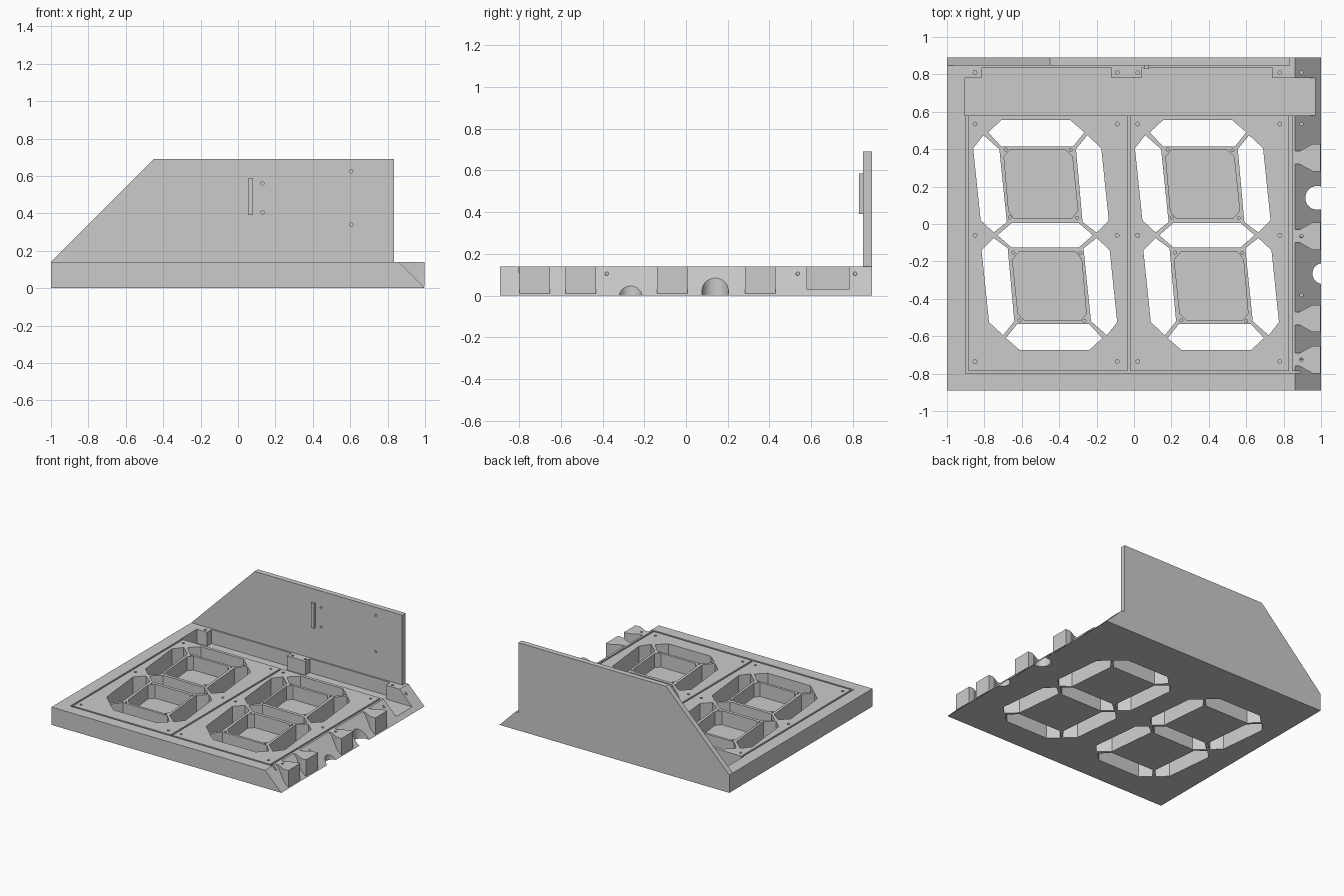
import bpy, bmesh, math

if "Cube" in bpy.data.objects:
    bpy.data.objects.remove(bpy.data.objects["Cube"])

gray = bpy.data.materials.new("mid_gray")
gray.diffuse_color = (0.6, 0.6, 0.6, 1)
gray.use_nodes = True
gray.node_tree.nodes["Principled BSDF"].inputs["Base Color"].default_value = gray.diffuse_color


def add_prism(bm, pts, lo, hi, axis="z"):
    """Extrude a 2D outline along z, or along y for an (x, z) outline."""
    n = len(pts)
    area = sum(pts[i][0] * pts[(i + 1) % n][1] - pts[(i + 1) % n][0] * pts[i][1] for i in range(n))
    # Keep every prism facing outward
    if (area < 0) != (axis == "y"):
        pts = pts[::-1]

    def place(p, h):
        return (p[0], p[1], h) if axis == "z" else (p[0], h, p[1])
    a = [bm.verts.new(place(p, lo)) for p in pts]
    b = [bm.verts.new(place(p, hi)) for p in pts]
    bm.faces.new(a[::-1])
    bm.faces.new(b)
    for i in range(n):
        bm.faces.new((a[i], a[(i + 1) % n], b[(i + 1) % n], b[i]))


def make(name, prisms):
    """Build one object from (outline, low, high, axis) prisms."""
    bm = bmesh.new()
    for p in prisms:
        add_prism(bm, *p)
    bm.normal_update()
    me = bpy.data.meshes.new(name)
    bm.to_mesh(me)
    bm.free()
    me.materials.append(gray)
    ob = bpy.data.objects.new(name, me)
    bpy.context.collection.objects.link(ob)
    return ob


def cut(target, name, prisms):
    tool = make(name, prisms)
    tool.hide_render = True
    mod = target.modifiers.new(name, "BOOLEAN")
    mod.operation = "DIFFERENCE"
    mod.solver = "EXACT"
    mod.object = tool
    bpy.context.view_layer.objects.active = target
    bpy.ops.object.modifier_apply(modifier=name)
    bpy.data.objects.remove(tool)


def rect(x0, x1, y0, y1):
    return [(x0, y0), (x1, y0), (x1, y1), (x0, y1)]


def circle(x, y, r, n=12):
    return [(x + r * math.cos(2 * math.pi * i / n), y + r * math.sin(2 * math.pi * i / n))
            for i in range(n)]


def turned(pts):
    """Half turn about the centre of the left digit."""
    return [(-0.95 - x, -0.12 - y) for x, y in pts]


def shifted(pts, dx):
    return [(x + dx, y) for x, y in pts]


TOP = 0.14
PITCH = 0.865

# Base slab with a sloped right edge
base = make("base_slab", [([(-1, 0), (1, 0), (0.86, TOP), (-1, TOP)], -0.89, 0.89, "y")])

# Digit segments (through) and square wells (blind)
top_seg = [(-0.78, 0.49), (-0.71, 0.555), (-0.34, 0.555), (-0.265, 0.49), (-0.325, 0.415), (-0.71, 0.415)]
left_seg = [(-0.805, 0.475), (-0.72, 0.40), (-0.68, 0.01), (-0.75, -0.045), (-0.82, 0.02), (-0.86, 0.405)]
right_seg = [(-0.25, 0.475), (-0.31, 0.40), (-0.275, 0.01), (-0.2, -0.045), (-0.135, 0.02), (-0.175, 0.405)]
mid_seg = [(-0.73, -0.06), (-0.655, 0.005), (-0.295, 0.005), (-0.22, -0.06), (-0.295, -0.125), (-0.655, -0.125)]
well = [(-0.695, 0.36), (-0.665, 0.395), (-0.365, 0.395), (-0.33, 0.36),
        (-0.30, 0.07), (-0.335, 0.03), (-0.64, 0.03), (-0.67, 0.07)]
corners = [(-0.685, 0.398), (-0.338, 0.395), (-0.663, 0.035), (-0.305, 0.033)]

segments = [top_seg, left_seg, right_seg]
segments += [turned(s) for s in segments] + [mid_seg]
through, wells, screws = [], [], []
for dx in (0, PITCH):
    through += [(shifted(s, dx), -0.05, 0.2, "z") for s in segments]
    wells += [(shifted(w, dx), 0.03, 0.2, "z") for w in (well, turned(well))]
    screws += shifted(corners + turned(corners), dx)
cut(base, "digit_segments", through)
cut(base, "digit_wells", wells)

# Cable channel across the rear, open at the slope
channel = [(-0.905, 0.58), (1.1, 0.58), (1.1, 0.78), (0.74, 0.78), (0.74, 0.835), (0.04, 0.835),
           (0.04, 0.78), (-0.12, 0.78), (-0.12, 0.835), (-0.815, 0.835), (-0.815, 0.78), (-0.905, 0.78)]
cut(base, "rear_channel", [(channel, 0.03, 0.2, "z")])

# Narrow grooves framing both digit panels
cut(base, "cross_groove", [(rect(-0.902, 0.92, -0.8, -0.786), 0.11, 0.2, "z")])
cut(base, "long_grooves", [(rect(x, x + 0.014, -0.793, 0.6), 0.11, 0.2, "z")
                           for x in (-0.9, -0.036, 0.83)])

# Round notches through the slope
cut(base, "edge_notches", [(circle(0.98, 0.14, 0.064, 40), -0.1, 0.2, "z"),
                           (circle(1.01, -0.265, 0.056, 40), -0.1, 0.2, "z")])

# Screw holes
small = [(p, 0.008) for p in screws]
large = [((x, y), 0.01) for x in (-0.85, -0.09, 0.02, 0.78) for y in (0.81, 0.535, -0.06, -0.735)]
edge = [((0.895, y), 0.009) for y in (0.81, 0.535, -0.06, -0.38, -0.735)]
cut(base, "screw_holes", [(circle(*p, r), 0.04, 0.2, "z") for p, r in small + large + edge])

# Flared blocks standing on the slope
for i, y in enumerate((0.355, -0.065, -0.505, -0.725)):
    outline = [(0.86, y - 0.035), (0.885, y - 0.035), (0.955, y - 0.073), (0.997, y - 0.073),
               (0.997, y + 0.073), (0.955, y + 0.073), (0.885, y + 0.035), (0.86, y + 0.035)]
    block = make("edge_block_%d" % (i + 1), [(outline, 0.01, TOP, "z")])
    if i in (1, 3):
        cut(block, "block_hole", [(circle(0.895, y, 0.009), 0.04, 0.2, "z")])

# Upright back wall with a sloped left end
wall = make("back_wall", [([(-1, TOP), (0.835, TOP), (0.835, 0.69), (-0.45, 0.69)], 0.848, 0.89, "y")])
cut(wall, "wall_holes", [(circle(x, z, 0.009), 0.8, 0.87, "y")
                         for x, z in ((0.13, 0.56), (0.13, 0.405), (0.605, 0.625), (0.605, 0.34))])

# Raised rib on the wall
make("wall_rib", [(rect(0.054, 0.08, 0.39, 0.585), 0.828, 0.85, "y")])
